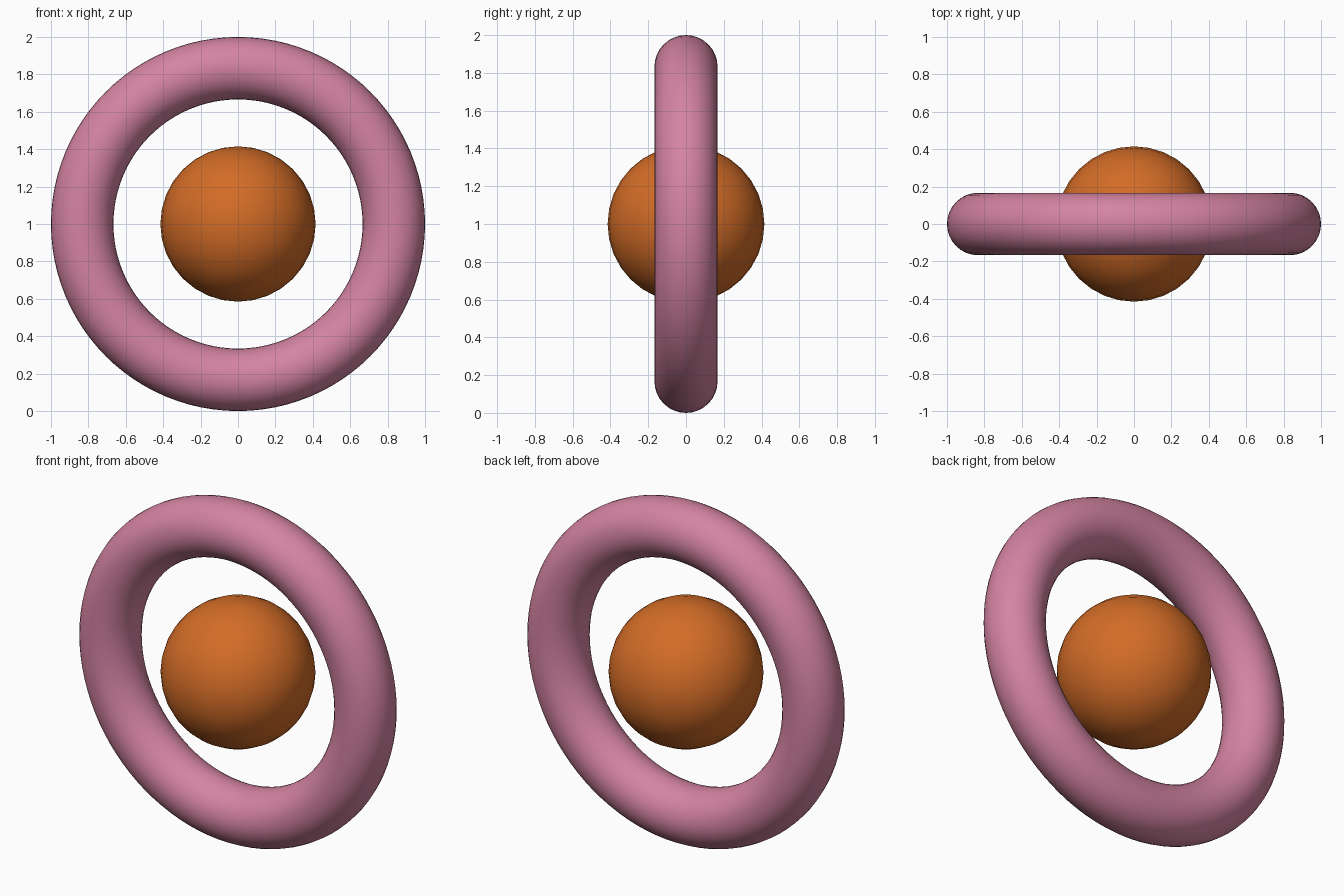
import bpy
import math

if "Cube" in bpy.data.objects:
    bpy.data.objects.remove(bpy.data.objects["Cube"])


def material(name, rgb):
    mat = bpy.data.materials.new(name)
    mat.diffuse_color = (*rgb, 1.0)
    mat.use_nodes = True
    mat.node_tree.nodes["Principled BSDF"].inputs["Base Color"].default_value = mat.diffuse_color
    return mat


def finish(name, mat):
    obj = bpy.context.object
    obj.name = name
    obj.data.materials.append(mat)
    bpy.ops.object.shade_smooth()


pink = material("pink", (0.66, 0.23, 0.36))
orange = material("orange", (0.65, 0.15, 0.02))

# Upright ring facing the front
bpy.ops.mesh.primitive_torus_add(
    major_radius=0.833, minor_radius=0.167, major_segments=96,
    minor_segments=32, location=(0, 0, 1), rotation=(math.pi / 2, 0, 0))
finish("ring", pink)

# Ball floating in the middle of the ring
bpy.ops.mesh.primitive_uv_sphere_add(
    segments=32, ring_count=16, radius=0.415, location=(0, 0, 1))
finish("ball", orange)
